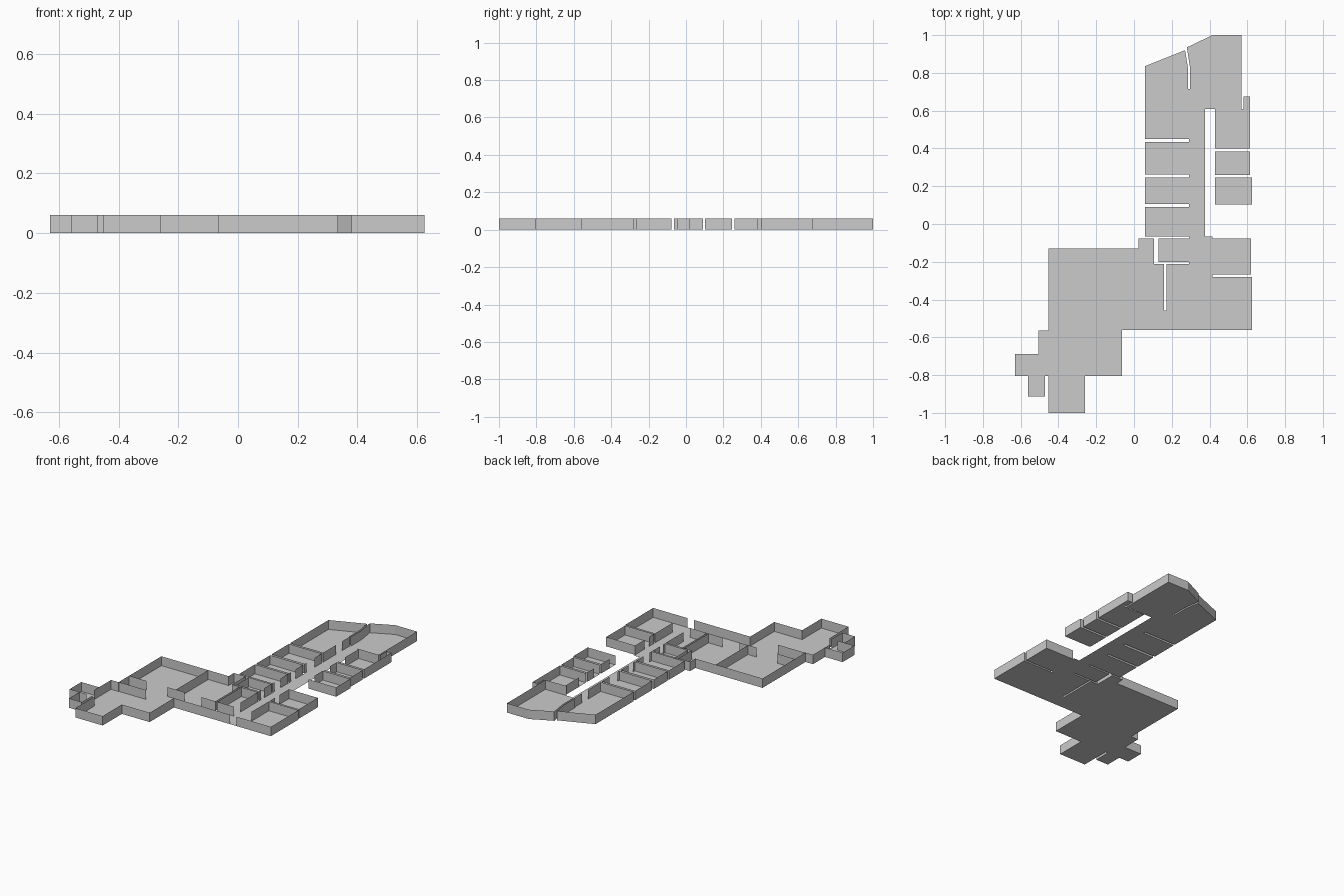
import bpy, bmesh
from math import dist

H = 0.06          # wall height
GAP = 0.05        # outline edges shorter than this are openings


def make(name, floor=None, walls=()):
    """Sheet model: one floor polygon plus upright wall panels."""
    bm = bmesh.new()
    if floor:
        f = bm.faces.new([bm.verts.new((x, y, 0)) for x, y in floor])
        f.normal_update()
        if f.normal.z < 0:
            f.normal_flip()
        bmesh.ops.triangulate(bm, faces=[f])
    for (ax, ay), (bx, by) in walls:
        bm.faces.new([bm.verts.new(p) for p in
                      ((ax, ay, 0), (bx, by, 0), (bx, by, H), (ax, ay, H))])
    bmesh.ops.remove_doubles(bm, verts=bm.verts[:], dist=0.0005)
    me = bpy.data.meshes.new(name)
    bm.to_mesh(me)
    bm.free()
    ob = bpy.data.objects.new(name, me)
    bpy.context.collection.objects.link(ob)
    return ob


def edges(pts):
    return list(zip(pts, pts[1:] + pts[:1]))


# Main floor outline: angled north end, then narrow slits between the west rooms
outline = [(0.57, 0.61), (0.57, 1.0), (0.415, 1.0), (0.28, 0.935), (0.296, 0.83),
           (0.296, 0.715), (0.285, 0.715), (0.285, 0.83), (0.27, 0.92), (0.057, 0.835)]
for lo, hi in ((0.435, 0.45), (0.245, 0.262), (0.09, 0.105)):
    outline += [(0.057, hi), (0.29, hi), (0.29, lo), (0.057, lo)]
# Junction rooms
outline += [(0.057, -0.065), (0.29, -0.065), (0.29, -0.077), (0.13, -0.077),
            (0.13, -0.2), (0.29, -0.2), (0.29, -0.212), (0.172, -0.212),
            (0.172, -0.457), (0.16, -0.457), (0.16, -0.212), (0.107, -0.212),
            (0.107, -0.077), (0.025, -0.077), (0.025, -0.13)]
# West wing and south-west steps
outline += [(-0.452, -0.13), (-0.452, -0.565), (-0.505, -0.565), (-0.505, -0.687),
            (-0.63, -0.687), (-0.63, -0.805), (-0.56, -0.805), (-0.56, -0.912),
            (-0.47, -0.912), (-0.47, -0.805), (-0.453, -0.805), (-0.453, -1.0),
            (-0.26, -1.0), (-0.26, -0.805), (-0.063, -0.805), (-0.063, -0.56)]
# South-east rooms and open corridor edge
outline += [(0.335, -0.56), (0.38, -0.56), (0.625, -0.56), (0.625, -0.28),
            (0.415, -0.28), (0.415, -0.268), (0.62, -0.268), (0.62, -0.077),
            (0.415, -0.077), (0.415, -0.065), (0.375, -0.065), (0.375, 0.61), (0.42, 0.61)]

outer = [(a, b) for a, b in edges(outline)
         if dist(a, b) > GAP and not a[0] == b[0] == 0.375]
make("main_floor_and_walls", outline, outer)

# East rooms: separate floors, with a doorway in the corridor side
make("east_room_north",
     [(0.43, 0.40), (0.615, 0.40), (0.615, 0.675), (0.58, 0.675), (0.58, 0.608), (0.43, 0.608)],
     [((0.43, 0.40), (0.615, 0.40)), ((0.615, 0.40), (0.615, 0.675)),
      ((0.615, 0.675), (0.58, 0.675)), ((0.58, 0.675), (0.58, 0.608)),
      ((0.43, 0.608), (0.5, 0.608)), ((0.43, 0.47), (0.43, 0.608))])
for name, x1, y0, y1 in (("east_room_middle", 0.615, 0.26, 0.385),
                         ("east_room_south", 0.625, 0.102, 0.245)):
    p = [(0.43, y0), (x1, y0), (x1, y1), (0.43, y1)]
    make(name, p, edges(p)[:3] + [((0.43, y0 + 0.06), (0.43, y1))])

# Corridor wall pieces between doorways: x, y start, y end
pieces = [(0.29, 0.64, 0.715), (0.29, 0.45, 0.58)]
for y0, y1 in ((0.262, 0.435), (0.105, 0.245), (-0.065, 0.09), (-0.2, -0.077)):
    pieces += [(0.29, y0, y0 + 0.02), (0.29, y1 - 0.075, y1)]
pieces += [(0.29, -0.39, -0.212), (0.415, -0.17, -0.077), (0.415, -0.268, -0.22),
           (0.415, -0.455, -0.28)]
make("corridor_walls", walls=[((x, a), (x, b)) for x, a, b in pieces])

# West wing partitions
make("west_wing_partitions", walls=[
    ((-0.12, -0.13), (-0.12, -0.457)),
    ((-0.452, -0.457), (-0.33, -0.457)),
    ((-0.18, -0.457), (-0.06, -0.457)),
    ((0.06, -0.457), (0.16, -0.457)),
    ((0.172, -0.457), (0.29, -0.457)),
    ((-0.452, -0.562), (-0.26, -0.562)),
    ((-0.505, -0.687), (-0.505, -0.74)),
    ((-0.56, -0.805), (-0.51, -0.805)),
])
